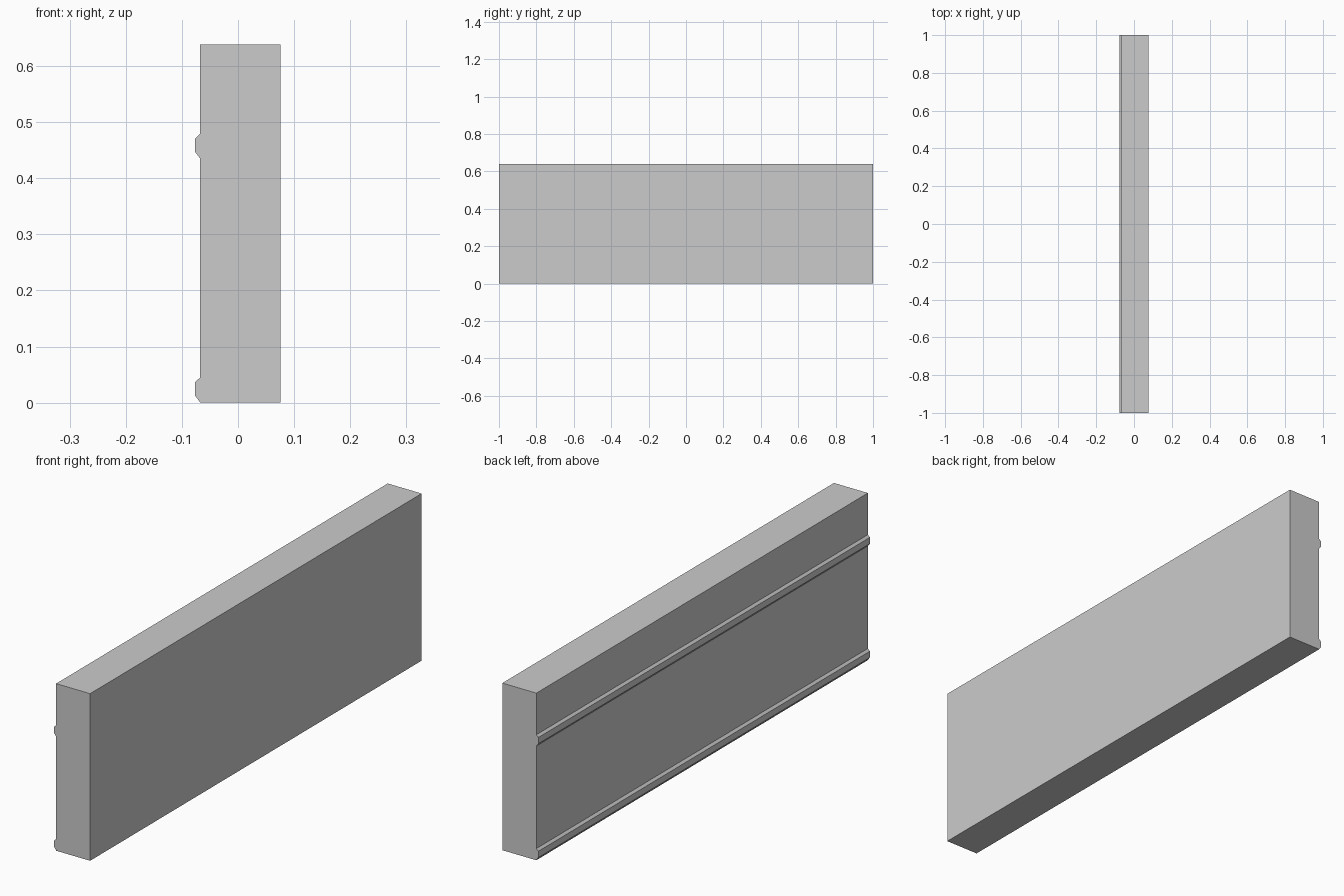
import bpy, bmesh

if "Cube" in bpy.data.objects:
    bpy.data.objects.remove(bpy.data.objects["Cube"])

HALF_LEN = 1.0
FRONT, BACK, HEIGHT = 0.0755, -0.068, 0.638
RAIL_X = -0.0765


def rail(z):
    """Chamfered ridge cross-section, listed upward from its lower edge z."""
    return [(BACK, z), (RAIL_X, z + 0.011), (RAIL_X, z + 0.035), (BACK, z + 0.043)]


# Panel cross-section in x/z: plain face, two ridges on the other side
profile = [(FRONT, 0), (BACK, 0)] + rail(0.0015) + rail(0.436) + [(BACK, HEIGHT), (FRONT, HEIGHT)]

# Extrude the section along the panel's length
bm = bmesh.new()
section = bm.faces.new([bm.verts.new((x, -HALF_LEN, z)) for x, z in profile])
ext = bmesh.ops.extrude_face_region(bm, geom=[section], use_keep_orig=True)
moved = [g for g in ext["geom"] if isinstance(g, bmesh.types.BMVert)]
bmesh.ops.translate(bm, verts=moved, vec=(0, 2 * HALF_LEN, 0))
bmesh.ops.recalc_face_normals(bm, faces=bm.faces)

mesh = bpy.data.meshes.new("ridged_panel")
bm.to_mesh(mesh)
bm.free()
bpy.context.collection.objects.link(bpy.data.objects.new("ridged_panel", mesh))
